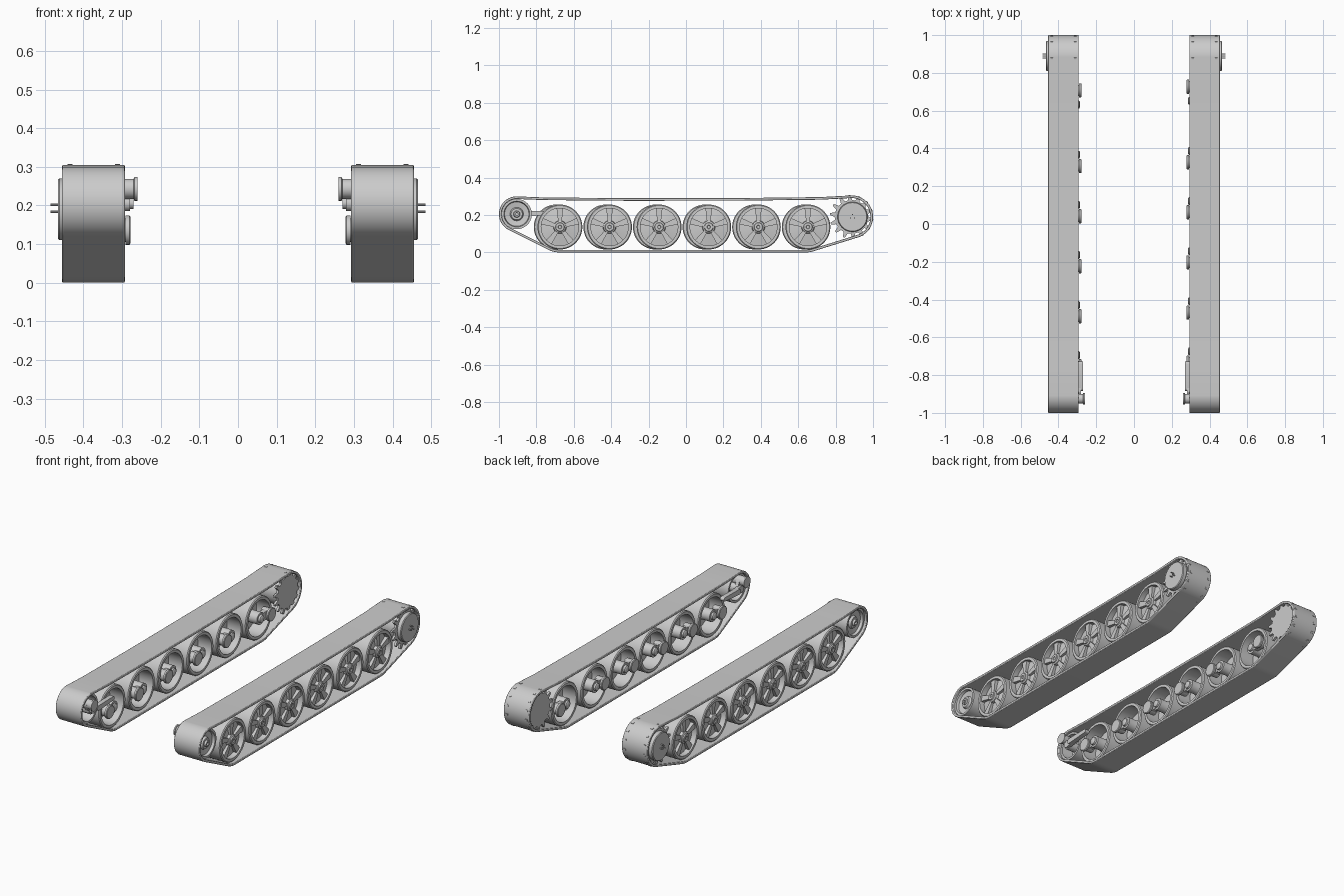
import bpy, bmesh, math
from mathutils import Vector

if "Cube" in bpy.data.objects:
    bpy.data.objects.remove(bpy.data.objects["Cube"])

grey = bpy.data.materials.new("plain_grey")
grey.use_nodes = True
grey.diffuse_color = (0.6, 0.6, 0.6, 1)
grey.node_tree.nodes["Principled BSDF"].inputs["Base Color"].default_value = (0.6, 0.6, 0.6, 1)

# Band layout: circles as (y, z, outer radius)
IDLER = (-0.905, 0.205, 0.095)
SPROCKET = (0.885, 0.19, 0.115)
WHEEL_Z = 0.136
FRONT_BEND = (-0.675, WHEEL_Z, WHEEL_Z)
REAR_BEND = (0.64, WHEEL_Z, WHEEL_Z)
WHEEL_Y = [-0.674 + 0.2652 * i for i in range(6)]
THICK = 0.014


def finish(bm, name, bevel=0):
    """Turn a bmesh into a smooth-shaded grey object."""
    bmesh.ops.remove_doubles(bm, verts=bm.verts, dist=1e-5)
    bmesh.ops.recalc_face_normals(bm, faces=bm.faces)
    mesh = bpy.data.meshes.new(name)
    bm.to_mesh(mesh)
    bm.free()
    mesh.materials.append(grey)
    ob = bpy.data.objects.new(name, mesh)
    bpy.context.collection.objects.link(ob)
    if bevel:
        mod = ob.modifiers.new("Bevel", "BEVEL")
        mod.width = bevel
        mod.segments = 2
        mod.limit_method = "ANGLE"
        mod.angle_limit = math.radians(60)
    bpy.ops.object.select_all(action="DESELECT")
    bpy.context.view_layer.objects.active = ob
    ob.select_set(True)
    bpy.ops.object.shade_smooth_by_angle(angle=math.radians(35))
    return ob


def bridge(bm, loops, closed=False):
    """Join loops of points, in order, with quads."""
    rings = [[bm.verts.new(p) for p in loop] for loop in loops]
    pairs = list(zip(rings, rings[1:]))
    if closed:
        pairs.append((rings[-1], rings[0]))
    for a, b in pairs:
        for i in range(len(a)):
            j = (i + 1) % len(a)
            bm.faces.new((a[i], a[j], b[j], b[i]))
    return rings


def lathe(bm, side, y, z, profile, n=40, closed=False):
    """Spin (x, radius) points about a sideways axle."""
    loops = []
    for x, r in profile:
        loops.append([(side * x, y + r * math.cos(math.tau * i / n),
                       z + r * math.sin(math.tau * i / n)) for i in range(n)])
    rings = bridge(bm, loops, closed)
    if not closed:
        bm.faces.new(rings[0])
        bm.faces.new(rings[-1])


def prism(bm, side, outline, x0, x1):
    """Extrude a (y, z) outline sideways."""
    rings = bridge(bm, [[(side * x, y, z) for y, z in outline] for x in (x0, x1)])
    for ring in rings:
        bm.faces.new(ring)


def capsule(a, b, ra, rb, n=10):
    """Outline of an arm with two round ends."""
    a, b = Vector(a), Vector(b)
    start = math.atan2(b.y - a.y, b.x - a.x) + math.pi / 2
    pts = []
    for c, r, first in ((a, ra, start), (b, rb, start + math.pi)):
        for i in range(n + 1):
            t = first + math.pi * i / n
            pts.append((c.x + r * math.cos(t), c.y + r * math.sin(t)))
    return pts


def band_loop(inset, n=128):
    """Belt path wrapped round the end circles, with a slightly sagging top run."""
    pts = []
    last = None
    for i in range(n):
        t = math.tau * i / n
        d = (math.cos(t), math.sin(t))
        c = max((IDLER, SPROCKET, FRONT_BEND, REAR_BEND),
                key=lambda k: k[0] * d[0] + k[1] * d[1] + k[2])
        if last is SPROCKET and c is IDLER:
            for y, z in ((0.72, 0.296), (0.3, 0.291), (-0.3, 0.29), (-0.76, 0.294)):
                pts.append((y, z - inset))
        r = c[2] - inset
        pts.append((c[0] + r * d[0], c[1] + r * d[1]))
        last = c
    return pts


def track_band(side, tag):
    outer, inner = band_loop(0), band_loop(THICK)
    bm = bmesh.new()
    bridge(bm, [[(side * x, y, z) for y, z in path] for path, x in
                ((outer, 0.293), (outer, 0.455), (inner, 0.455), (inner, 0.293))], True)
    finish(bm, tag + "_track_band", 0.003)


def road_wheel(side, y, name):
    bm = bmesh.new()
    # tyre and deep rim
    lathe(bm, side, y, WHEEL_Z, [(0.308, 0.1), (0.308, 0.115), (0.313, 0.12), (0.437, 0.12),
                                 (0.442, 0.115), (0.442, 0.1)], 48, True)
    # dished web and hub
    lathe(bm, side, y, WHEEL_Z, [(0.395, 0.101), (0.41, 0.101), (0.42, 0.035), (0.436, 0.032),
                                 (0.44, 0.024), (0.446, 0.022), (0.446, 0.01), (0.441, 0.008)])
    # raised spokes
    for i in range(5):
        t = math.pi / 2 + math.tau * i / 5
        out, across = Vector((math.cos(t), math.sin(t))), Vector((-math.sin(t), math.cos(t)))
        centre = Vector((y, WHEEL_Z))
        outline = [centre + out * r + across * w for r, w in
                   ((0.024, -0.009), (0.102, -0.018), (0.102, 0.018), (0.024, 0.009))]
        prism(bm, side, outline, 0.4, 0.432)
    finish(bm, name)


def swing_arm(side, y, pivot, name):
    bm = bmesh.new()
    lathe(bm, side, y, WHEEL_Z, [(0.286, 0.014), (0.29, 0.02), (0.3, 0.022), (0.3, 0.034),
                                 (0.36, 0.034), (0.4, 0.045)], 24)
    lathe(bm, side, pivot, WHEEL_Z, [(0.278, 0.034), (0.281, 0.038), (0.291, 0.038),
                                     (0.291, 0.03), (0.335, 0.03)], 24)
    prism(bm, side, capsule((pivot, WHEEL_Z), (y, WHEEL_Z), 0.026, 0.022), 0.298, 0.325)
    finish(bm, name)


def idler(side, tag):
    y, z, r = IDLER
    r -= THICK
    bm = bmesh.new()
    lathe(bm, side, y, z, [(0.31, r - 0.012), (0.31, r), (0.44, r), (0.44, r - 0.012),
                           (0.425, r - 0.016), (0.42, 0.036), (0.432, 0.03), (0.432, 0.018),
                           (0.443, 0.016), (0.443, 0.008), (0.437, 0.007), (0.39, 0.007),
                           (0.38, r - 0.016)], 40, True)
    finish(bm, tag + "_idler_wheel")
    # tensioner: flanged hub, crank and pushrod
    bm = bmesh.new()
    lathe(bm, side, -0.925, 0.243, [(0.26, 0.027), (0.26, 0.031), (0.268, 0.031), (0.27, 0.026),
                                    (0.34, 0.026)], 24)
    lathe(bm, side, y, z, [(0.293, 0.026), (0.38, 0.026)], 24)
    prism(bm, side, capsule((-0.925, 0.243), (y, z), 0.026, 0.022), 0.292, 0.312)
    prism(bm, side, capsule((-0.87, 0.206), (-0.74, 0.212), 0.015, 0.011), 0.27, 0.296)
    prism(bm, side, capsule((y, z), (-0.86, 0.206), 0.02, 0.014), 0.28, 0.3)
    finish(bm, tag + "_idler_tensioner")


def sprocket(side, tag, teeth=14):
    y, z, r = SPROCKET
    bm = bmesh.new()
    # two toothed rings whose tips just break through the band
    for x0, x1 in ((0.305, 0.318), (0.428, 0.441)):
        outline = []
        for i in range(teeth):
            for rad, part in ((r - 0.025, 0.0), (r - 0.025, 0.4), (r + 0.002, 0.6), (r + 0.002, 0.8)):
                t = math.tau * (i + part) / teeth
                outline.append((y + rad * math.cos(t), z + rad * math.sin(t)))
        prism(bm, side, outline, x0, x1)
    lathe(bm, side, y, z, [(0.31, 0.08), (0.435, 0.08)])
    finish(bm, tag + "_drive_sprocket")
    # final drive cover with three pins
    bm = bmesh.new()
    lathe(bm, side, y + 0.005, z, [(0.43, 0.08), (0.462, 0.08), (0.466, 0.076)])
    for i in range(3):
        t = math.tau * i / 3
        lathe(bm, side, y + 0.005 + 0.012 * math.sin(t), z + 0.012 * math.cos(t),
              [(0.45, 0.003), (0.485, 0.003)], 8)
    finish(bm, tag + "_drive_cover")


# Both running gears; the right-hand wheels sit slightly further forward
for side, tag, shift in ((1, "left", 0), (-1, "right", -0.02)):
    track_band(side, tag)
    idler(side, tag)
    sprocket(side, tag)
    for i, wheel_y in enumerate(WHEEL_Y):
        wy = wheel_y + shift
        road_wheel(side, wy, f"{tag}_road_wheel_{i + 1}")
        swing_arm(side, wy, wy + (0.075 if i == 5 else -0.06), f"{tag}_swing_arm_{i + 1}")
